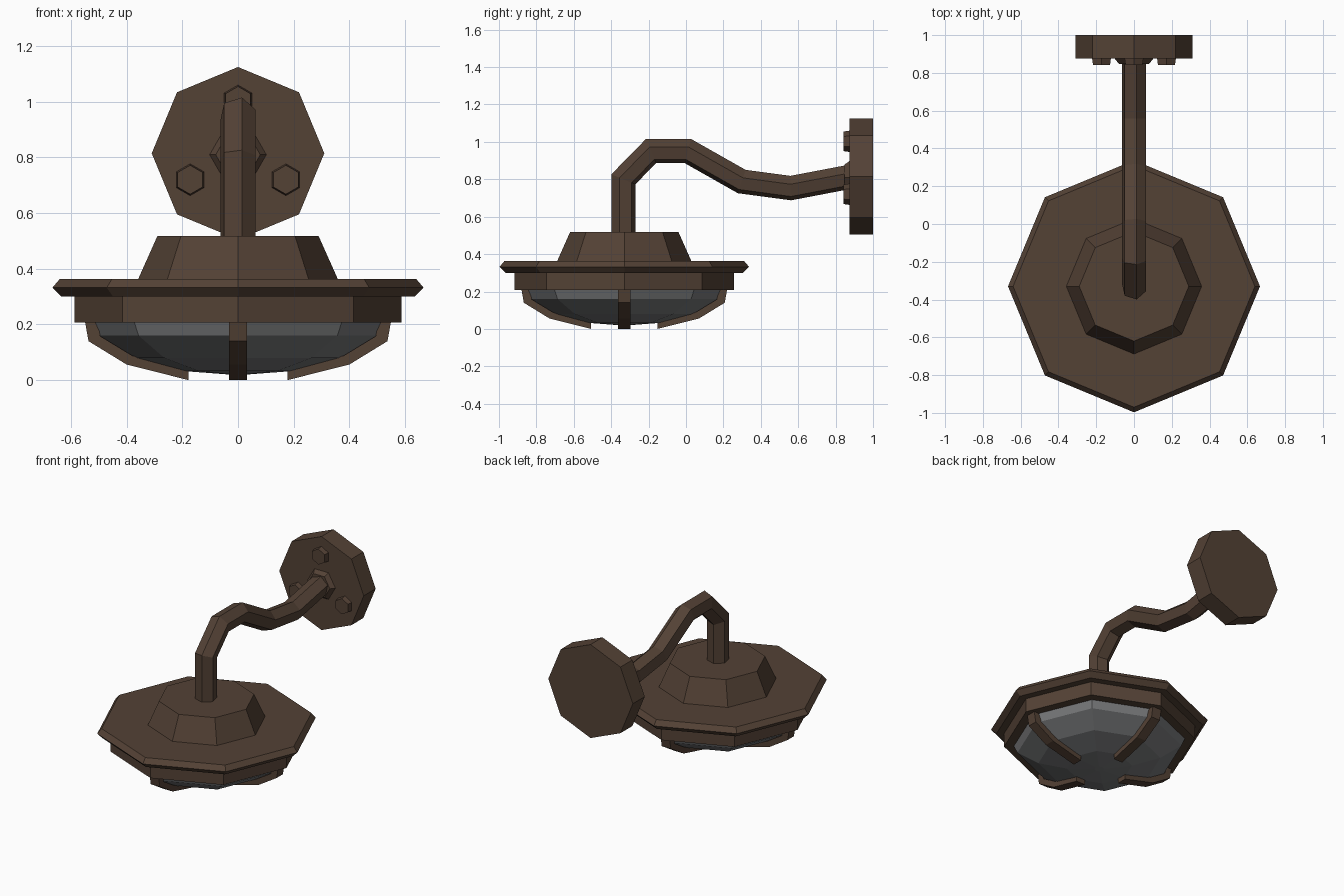
import bpy, bmesh, math
from mathutils import Vector, Matrix

if "Cube" in bpy.data.objects:
    bpy.data.objects.remove(bpy.data.objects["Cube"])

LAMP = Vector((0, -0.33, 0))          # vertical axis of the shade
PLATE_Z = 0.815                       # height of the wall plate centre


def material(name, rgb):
    m = bpy.data.materials.new(name)
    m.diffuse_color = (*rgb, 1)
    m.use_nodes = True
    m.node_tree.nodes["Principled BSDF"].inputs["Base Color"].default_value = m.diffuse_color
    return m


BRONZE = material("dark_bronze", (0.088, 0.054, 0.036))
GLASS = material("grey_glass", (0.19, 0.195, 0.2))


def finish(bm, name, mat, matrix=Matrix()):
    bmesh.ops.recalc_face_normals(bm, faces=bm.faces)
    bm.transform(matrix)
    me = bpy.data.meshes.new(name)
    bm.to_mesh(me)
    bm.free()
    me.materials.append(mat)
    ob = bpy.data.objects.new(name, me)
    bpy.context.collection.objects.link(ob)
    return ob


def loft(bm, rings):
    """Skin closed rings of points and cap both ends."""
    vs = [[bm.verts.new(p) for p in r] for r in rings]
    n = len(vs[0])
    for a, b in zip(vs, vs[1:]):
        for i in range(n):
            j = (i + 1) % n
            bm.faces.new((a[i], a[j], b[j], b[i]))
    bm.faces.new(vs[0])
    bm.faces.new(vs[-1])


def turned(name, mat, profile, sides, matrix, turn=0):
    """Low-poly turned part from (radius, height) points."""
    bm = bmesh.new()
    loft(bm, [[(r * math.cos(turn + math.tau * i / sides),
                r * math.sin(turn + math.tau * i / sides), z)
               for i in range(sides)] for r, z in profile])
    return finish(bm, name, mat, matrix)


# Shade: cap, brim and lower band
at_lamp = Matrix.Translation(LAMP)
turned("shade_cap", BRONZE, [(0.36, 0.36), (0.29, 0.517)], 8, at_lamp)
turned("shade_brim", BRONZE, [(0.635, 0.3), (0.667, 0.332), (0.64, 0.364)], 8, at_lamp)
turned("shade_band", BRONZE, [(0.587, 0.208), (0.587, 0.305)], 8, at_lamp)

# Glass bowl
turned("glass_bowl", GLASS,
       [(0.03, 0.02), (0.2, 0.033), (0.375, 0.08), (0.505, 0.16), (0.53, 0.215)], 8, at_lamp)

# Four curved guard ribs under the bowl
outer = [(0.55, 0.212), (0.537, 0.14), (0.4, 0.056), (0.177, 0.0)]
inner = [(0.505, 0.212), (0.495, 0.158), (0.38, 0.088), (0.177, 0.032)]
for k in range(4):
    bm = bmesh.new()
    w = 0.033
    loft(bm, [[(a, -w, b), (a, w, b), (c, w, d), (c, -w, d)]
              for (a, b), (c, d) in zip(outer, inner)])
    finish(bm, f"guard_rib_{k + 1}", BRONZE, at_lamp @ Matrix.Rotation(k * math.pi / 2, 4, 'Z'))

# Hexagonal bent arm, swept in the side plane with mitred corners
path = [Vector((0, y, z)) for y, z in
        [(-0.335, 0.5), (-0.335, 0.8), (-0.187, 0.951), (0.01, 0.951),
         (0.298, 0.788), (0.56, 0.753), (0.885, 0.815)]]
rings = []
for i, p in enumerate(path):
    d_in = (p - path[max(i - 1, 0)]).normalized()
    d_out = (path[min(i + 1, len(path) - 1)] - p).normalized()
    t = (d_in + d_out).normalized()
    stretch = 1 / t.dot(d_out if d_out.length else d_in)
    up = Vector((0, -t.z, t.y))
    ring = []
    for k in range(6):
        a = math.radians(12 + 60 * k)
        ring.append(p + Vector((0.067 * math.sin(a), 0, 0)) + up * 0.066 * stretch * math.cos(a))
    rings.append(ring)
bm = bmesh.new()
loft(bm, rings)
finish(bm, "bent_arm", BRONZE)


def on_wall(x, z):
    """Local z points out of the wall, towards the front."""
    return Matrix.Translation((x, 0, z)) @ Matrix.Rotation(math.pi / 2, 4, 'X')


# Wall plate, arm collar and three bolts
turned("wall_plate", BRONZE, [(0.31, -1.0), (0.31, -0.875)], 8, on_wall(0, PLATE_Z))
turned("arm_collar", BRONZE, [(0.106, -0.88), (0.08, -0.848)], 6, on_wall(0, 0.81))
for i, (x, z) in enumerate([(0, 1.003), (-0.172, 0.72), (0.172, 0.72)]):
    turned(f"plate_bolt_{i + 1}", BRONZE, [(0.058, -0.88), (0.052, -0.842)], 6,
           on_wall(x, z), math.pi / 2)
